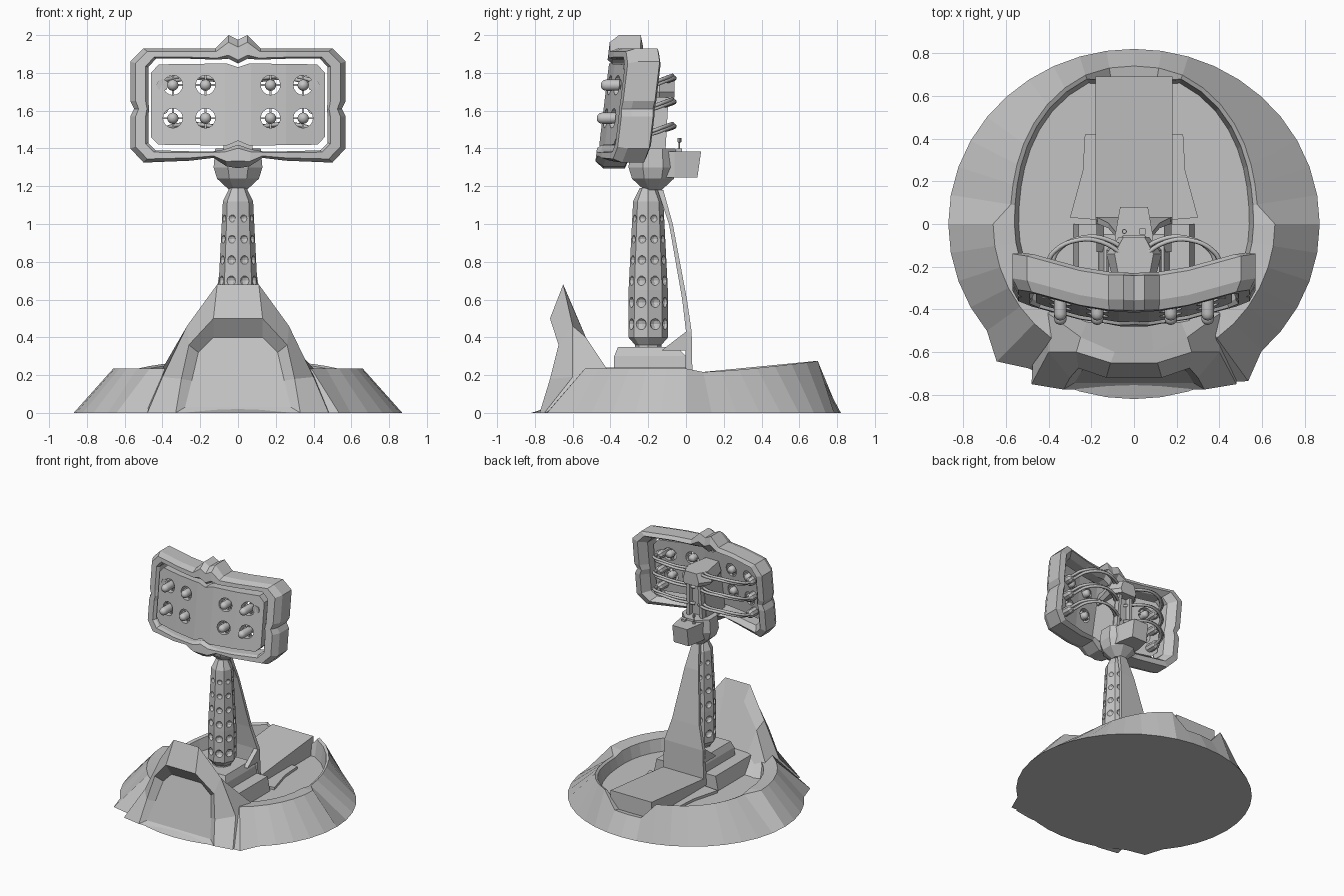
import bpy, bmesh, math
from math import sin, cos, pi, radians, sqrt

if "Cube" in bpy.data.objects:
    bpy.data.objects.remove(bpy.data.objects["Cube"])

GREY = bpy.data.materials.new("plain_grey")
GREY.diffuse_color = (0.55, 0.55, 0.55, 1)
GREY.use_nodes = True
GREY.node_tree.nodes["Principled BSDF"].inputs["Base Color"].default_value = GREY.diffuse_color


def finish(name, bm):
    bmesh.ops.remove_doubles(bm, verts=bm.verts, dist=0.0002)
    bmesh.ops.recalc_face_normals(bm, faces=bm.faces)
    me = bpy.data.meshes.new(name)
    bm.to_mesh(me)
    bm.free()
    me.materials.append(GREY)
    ob = bpy.data.objects.new(name, me)
    bpy.context.collection.objects.link(ob)
    return ob


def add_loft(bm, rings, cap=True, loop=False, wrap=True):
    vs = [[bm.verts.new(p) for p in r] for r in rings]
    n = len(vs[0])
    pairs = list(zip(vs, vs[1:])) + ([(vs[-1], vs[0])] if loop else [])
    for a, b in pairs:
        for i in range(n if wrap else n - 1):
            j = (i + 1) % n
            bm.faces.new((a[i], a[j], b[j], b[i]))
    if cap and not loop:
        bm.faces.new(vs[0])
        bm.faces.new(vs[-1])


def loft(name, rings, **kw):
    bm = bmesh.new()
    add_loft(bm, rings, **kw)
    return finish(name, bm)


def rect(x, y0, y1, z, cx=0, z1=None):
    z1 = z if z1 is None else z1
    return [(cx - x, y0, z), (cx + x, y0, z), (cx + x, y1, z1), (cx - x, y1, z1)]


def poly(r, z, cx, cy, n=8, turn=0.0):
    return [(cx + r * cos(2 * pi * i / n + turn), cy + r * sin(2 * pi * i / n + turn), z) for i in range(n)]


def mirrored(half):
    return half + [(-p[0],) + tuple(p[1:]) for p in reversed(half) if p[0] > 1e-6]


def carve(ob, cutter):
    cutter.hide_render = True
    m = ob.modifiers.new("holes", 'BOOLEAN')
    m.operation, m.solver, m.object = 'DIFFERENCE', 'EXACT', cutter
    ev = ob.evaluated_get(bpy.context.evaluated_depsgraph_get())
    me = bpy.data.meshes.new_from_object(ev)
    ob.modifiers.clear()
    ob.data = me
    bpy.data.objects.remove(cutter)


# crater-like base: rim profile swept round, low at the front and in the rear notch
N = 40
sections = []
for i in range(N):
    d = -180 + 360 * i / N                      # degrees from the front, + toward +x
    s, c = sin(radians(d)), -cos(radians(d))
    R = 1 / sqrt((s / 0.87) ** 2 + (c / 0.82) ** 2)
    if i in (24, 15):
        R = 0.91                                # two spurs on the edge
    if c > 0.1:                                 # rear half: crest runs close to the inner wall
        crest_r, crest_z = 0.58 + 0.17 * c * c, 0.215 + 0.065 * c * c
        inner = crest_r - 0.04
    else:
        crest_r, crest_z, inner = 0.66, 0.235, 0.54
    if abs(d) < 30:
        crest_r, crest_z, inner = 0.74, 0.025, 0.5
    elif abs(d) > 163:
        crest_r, crest_z, inner = 0.74, 0.15, 0.66
    prof = [(0.001, 0), (R, 0), (crest_r, crest_z), (inner + 0.02, crest_z - 0.01),
            (inner, min(0.13, crest_z)), (0.001, 0.13 if abs(d) > 30 else 0.025)]
    sections.append([(r * s, r * c, z) for r, z in prof])
loft("base_rim", sections, loop=True, wrap=False)

# front shield with recessed arch panel
rows = [
    [(.28, -.745, .03), (.245, -.69, .17), (.21, -.64, .32), (.13, -.65, .40)],
    [(.33, -.775, 0), (.30, -.72, .18), (.26, -.675, .36), (.13, -.72, .50)],
    [(.48, -.75, 0), (.40, -.60, .19), (.27, -.60, .46), (.11, -.65, .68)],
    [(.46, -.36, .12), (.40, -.42, .235), (.25, -.53, .40), (.09, -.60, .56)],
    [(.36, -.30, .10), (.32, -.40, .20), (.22, -.46, .24), (.08, -.47, .24)]]
loft("front_shield", [mirrored(r) for r in rows])

# ramp bridge, floor plates and column platform
loft("bridge", [rect(.18, .02, .69, .02), rect(.18, .02, .69, .21, z1=.275)])
for k in (1, -1):
    loft("floor_plate", [[(k * x, y, z) for x, y in ((.18, .02), (.30, .03), (.24, .25), (.23, .42), (.18, .42))]
                         for z in (.1, .15)])
loft("platform", [rect(.30, -.5, .0, .05), rect(.26, -.47, .0, .24)])
loft("column_plinth", [rect(.17, -.38, .0, .2), rect(.16, -.38, .0, .30), rect(.14, -.36, -.05, .35)])

# column with rows of round dimples
CY = -0.2
loft("column_foot", [poly(.07, .33, 0, CY), poly(.07, .38, 0, CY)])
column = loft("column", [poly(.07, .36, 0, CY), poly(.105, .40, 0, CY), poly(.104, .65, 0, CY),
                         poly(.08, 1.12, 0, CY), poly(.045, 1.19, 0, CY)])
bm = bmesh.new()
for j, z in enumerate((.47, .585, .70, .81, .92, 1.03)):
    rad = (.105 if z < .65 else .105 - .053 * (z - .65)) * cos(pi / 8)
    hole = .031 - .002 * j
    for i in range(8):
        a = pi / 8 + i * pi / 4
        res = bmesh.ops.create_uvsphere(bm, u_segments=10, v_segments=6, radius=hole)
        bmesh.ops.translate(bm, verts=res['verts'],
                            vec=((rad + .008) * cos(a), CY + (rad + .008) * sin(a), z))
carve(column, finish("dimple_cutter", bm))

# spine plate behind the column, with side ears
loft("spine_plate", [rect(w, y - t, y, z) for w, y, t, z in
                     ((.18, .035, .04, .15), (.17, .03, .03, .43), (.12, .005, .025, .60),
                      (.06, -.07, .02, 1.0), (.03, -.12, .03, 1.18))])
for k in (1, -1):
    loft("spine_ear", [[(k * x, -.13, .33), (k * x, .0, .43), (k * x, .02, .33)] for x in (.14, .175)])

# neck joint and rear control box
loft("neck", [poly(r, z, 0, -.175, 8, pi / 8) for r, z in ((.05, 1.18), (.12, 1.24), (.14, 1.30), (.13, 1.40))])
loft("rear_box", [[(-.09, -.2, z), (.09, -.2, z), (.09, -.06, z), (.065, y, z), (-.065, y, z), (-.09, -.06, z)]
                  for z, y in ((1.245, .06), (1.385, .08))])
loft("antenna", [poly(r, z, -.045, -.035) for r, z in
                 ((.012, 1.38), (.012, 1.395), (.004, 1.395), (.004, 1.43), (.010, 1.435), (.010, 1.455))])
loft("box_button", [rect(.015, -.05, -.02, z, .04) for z in (1.38, 1.40)])

# upright bracket behind the panel
loft("bracket", [rect(.08, -.38, -.15, 1.36), rect(.06, -.36, -.13, 1.72)])
for k in (1, -1):
    loft("bracket_rib", [rect(.012, -.2, -.11, 1.36, k * .06), rect(.012, -.2, -.09, 1.72, k * .045)])
loft("bracket_cap", [[(x * q, y, z) for x, y in ((.13, -.14), (.07, -.06), (-.07, -.06), (-.13, -.14),
                                               (-.08, -.33), (.08, -.33))] for q, z in ((.85, 1.67), (1, 1.70), (.7, 1.77))])


# curve and lean shared by the lamp head parts
def lean(x, z):
    x = abs(x)
    knots = ((0, 0), (.07, 0), (.255, .03), (.6, .125))
    for (a, u), (b, v) in zip(knots, knots[1:]):
        if x <= b:
            break
    return u + (v - u) * (x - a) / (b - a) + .12 * (z - 1.62)


# head frame
outer = mirrored([(0, 1.975), (.05, 2.0), (.12, 1.93), (.255, 1.93), (.5, 1.93), (.57, 1.86), (.57, 1.65), (.55, 1.61),
                  (.57, 1.57), (.57, 1.40), (.5, 1.325), (.255, 1.335), (.13, 1.35), (.06, 1.305), (0, 1.295)])
inner = mirrored([(0, 1.85), (.05, 1.875), (.11, 1.87), (.255, 1.875), (.435, 1.875), (.475, 1.83), (.475, 1.65),
                  (.47, 1.61), (.475, 1.57), (.475, 1.43), (.435, 1.39), (.255, 1.385), (.13, 1.385), (.07, 1.395),
                  (0, 1.42)])
rings = []
for t, y in ((0, -.285), (0, -.40), (.3, -.445), (.85, -.445), (1, -.42), (1, -.31), (.5, -.265)):
    ring = []
    for (x0, z0), (x1, z1) in zip(outer, inner):
        x, z = x0 + (x1 - x0) * t, z0 + (z1 - z0) * t
        ring.append((x, y + lean(x, z), z))
    rings.append(ring)
loft("head_frame", rings, loop=True)

# lamp panel: flat plate, pierced, then bent
PF, PB = -.435, -.355
edge = mirrored([(0, 1.83), (.06, 1.85), (.42, 1.845), (.46, 1.80), (.46, 1.46), (.42, 1.42), (.06, 1.415), (0, 1.44)])
panel = loft("lamp_panel", [[(x, y, z) for x, z in edge] for y in (PF, PB)])
spots = [(k * x, z) for k in (1, -1) for x in (.172, .345) for z in (1.56, 1.735)]


def round_y(x, z, prof, n=16):
    return [[(x + r * cos(2 * pi * i / n), y, z + r * sin(2 * pi * i / n)) for i in range(n)] for r, y in prof]


bm = bmesh.new()
for x, z in spots:
    add_loft(bm, round_y(x, z, ((.052, -.5), (.052, -.3))))
carve(panel, finish("lamp_hole_cutter", bm))
bm = bmesh.new()
bm.from_mesh(panel.data)
for x in (-.255, -.07, 0, .07, .255):
    bmesh.ops.bisect_plane(bm, geom=bm.verts[:] + bm.edges[:] + bm.faces[:], plane_co=(x, 0, 0), plane_no=(1, 0, 0))
for v in bm.verts:
    v.co.y += lean(v.co.x, v.co.z)
bm.to_mesh(panel.data)
bm.free()

# bullet lamps held by thin crosses
for x, z in spots:
    o = lean(x, z)
    tip = -.465 + .12 * (z - 1.62)
    lamp = loft("lamp", round_y(x, z, ((.022, PB + .02 + o), (.028, PB + o), (.03, tip + .03), (.026, tip + .014),
                                       (.016, tip + .004), (.004, tip))))
    lamp.data.shade_smooth()
    bm = bmesh.new()
    for a, b in ((.055, .005), (.005, .055)):
        add_loft(bm, [[(x + i * a, y + o, z + j * b) for i, j in ((-1, -1), (1, -1), (1, 1), (-1, 1))]
                      for y in (PF + .03, PB - .02)])
    finish("lamp_cross", bm)

# cables from the panel back to the bracket
for k in (1, -1):
    for z in (1.52, 1.65, 1.775):
        for s in (0, .024):
            cu = bpy.data.curves.new("cable", 'CURVE')
            cu.dimensions = '3D'
            cu.bevel_depth, cu.bevel_resolution, cu.resolution_u = .011, 1, 4
            sp = cu.splines.new('BEZIER')
            pts = ((.41, -.31, -.04), (.405, -.19, -.03), (.375, -.13, -.01), (.26, -.075, .01),
                   (.15, -.085, 0), (.04, -.15, -.02))
            sp.bezier_points.add(len(pts) - 1)
            for bp, (x, y, dz) in zip(sp.bezier_points, pts):
                bp.co = (k * (x - s), y + s * .5, z + dz - s * .5)
                bp.handle_left_type = bp.handle_right_type = 'AUTO'
            cu.materials.append(GREY)
            bpy.context.collection.objects.link(bpy.data.objects.new("cable", cu))
        loft("cable_socket", round_y(k * .40, z - .04, ((.032, -.35), (.032, -.23), (.02, -.21)), 8))
